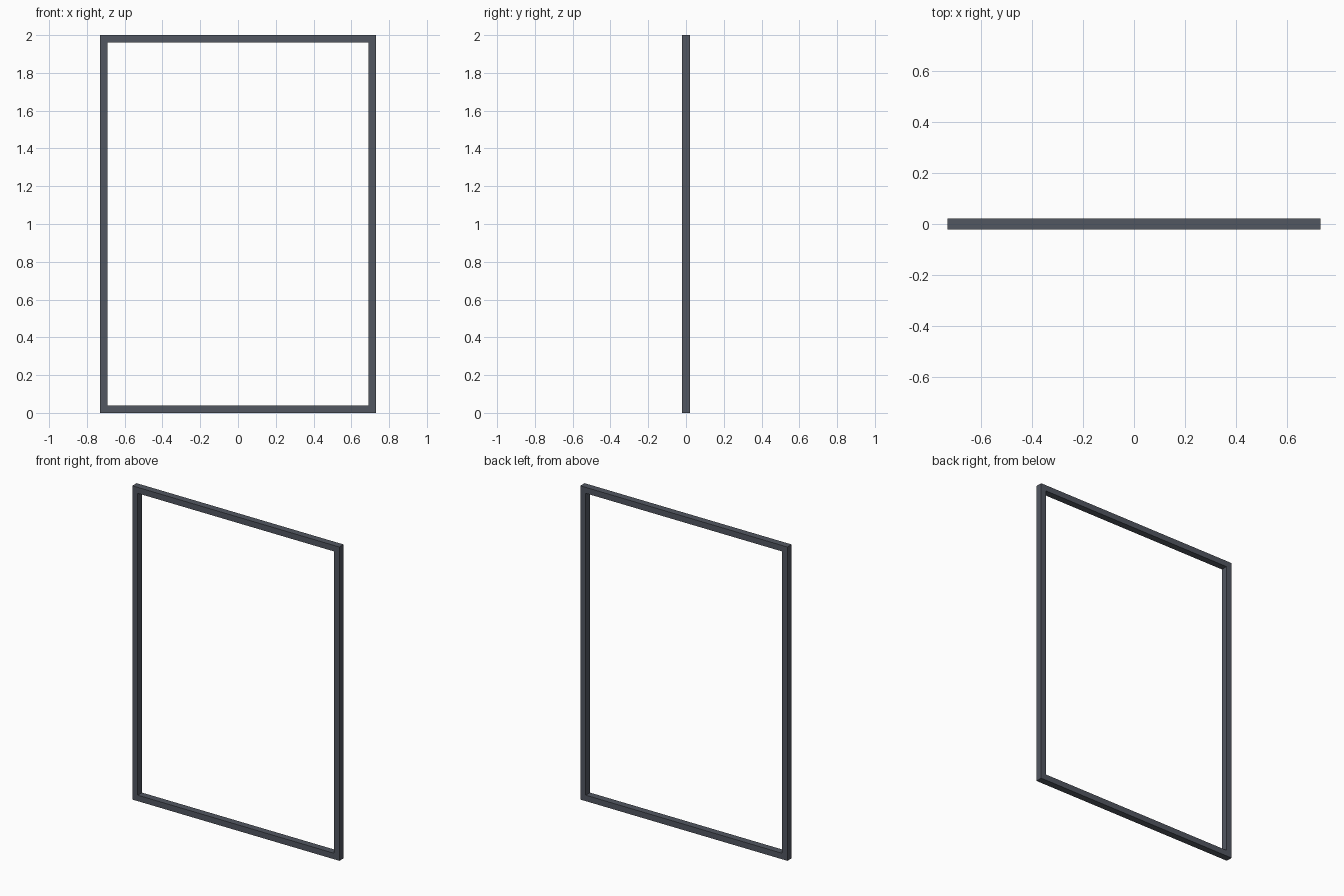
import bpy, bmesh

if "Cube" in bpy.data.objects:
    bpy.data.objects.remove(bpy.data.objects["Cube"])

HALF_W, HEIGHT = 0.73, 2.0      # outer size
BAR, HALF_D = 0.038, 0.0215     # bar width and half depth

mat = bpy.data.materials.new("dark_slate")
mat.diffuse_color = (0.085, 0.095, 0.12, 1)
mat.use_nodes = True
mat.node_tree.nodes["Principled BSDF"].inputs["Base Color"].default_value = mat.diffuse_color


def ring(bm, inset, y):
    """Rectangular loop of vertices, inset from the outer edge."""
    x, lo, hi = HALF_W - inset, inset, HEIGHT - inset
    return [bm.verts.new((px, y, pz))
            for px, pz in ((-x, lo), (x, lo), (x, hi), (-x, hi))]


# Open rectangular frame with mitred corners
bm = bmesh.new()
section = [ring(bm, 0, -HALF_D), ring(bm, BAR, -HALF_D),
           ring(bm, BAR, HALF_D), ring(bm, 0, HALF_D)]
for i in range(4):
    a, b = section[i], section[(i + 1) % 4]
    for j in range(4):
        k = (j + 1) % 4
        bm.faces.new((a[j], a[k], b[k], b[j]))
bmesh.ops.recalc_face_normals(bm, faces=bm.faces)

mesh = bpy.data.meshes.new("frame")
bm.to_mesh(mesh)
bm.free()
mesh.materials.append(mat)
bpy.context.collection.objects.link(bpy.data.objects.new("frame", mesh))
